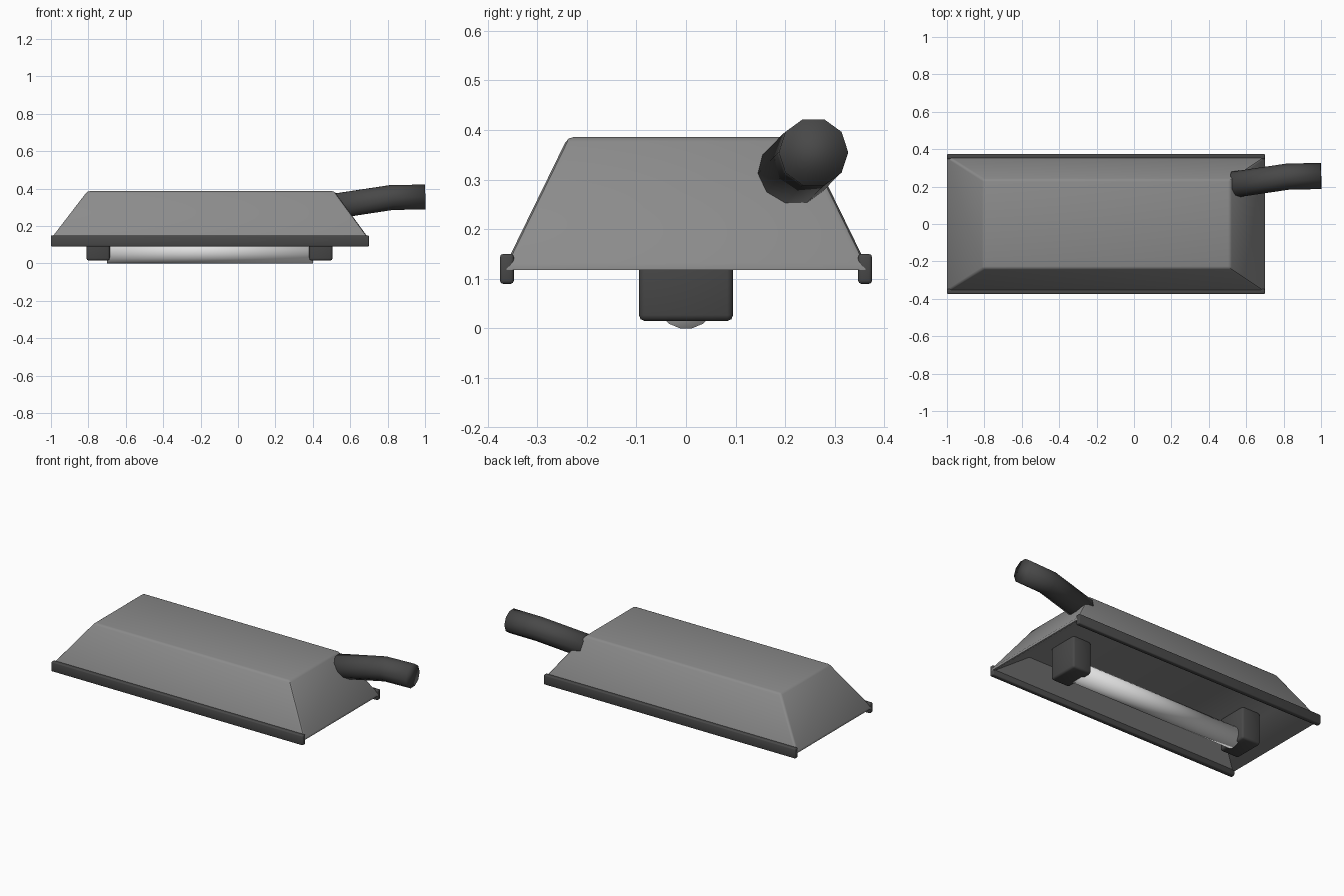
import bpy, bmesh, math
from mathutils import Vector

if "Cube" in bpy.data.objects:
    bpy.data.objects.remove(bpy.data.objects["Cube"])


def material(name, rgb):
    m = bpy.data.materials.new(name)
    m.diffuse_color = (*rgb, 1)
    m.use_nodes = True
    m.node_tree.nodes["Principled BSDF"].inputs["Base Color"].default_value = m.diffuse_color
    return m


GREY = material("hood grey", (0.26, 0.26, 0.26))
DARK = material("dark grey", (0.065, 0.065, 0.065))
WHITE = material("lamp white", (0.75, 0.75, 0.75))


def make(name, bm, mat, angle=None):
    bmesh.ops.recalc_face_normals(bm, faces=bm.faces)
    me = bpy.data.meshes.new(name)
    bm.to_mesh(me)
    bm.free()
    me.materials.append(mat)
    ob = bpy.data.objects.new(name, me)
    bpy.context.collection.objects.link(ob)
    if angle is None:
        me.shade_smooth()
    else:
        bpy.ops.object.select_all(action='DESELECT')
        ob.select_set(True)
        bpy.context.view_layer.objects.active = ob
        bpy.ops.object.shade_smooth_by_angle(angle=math.radians(angle))
    return ob


def loft(bm, rings):
    """Skin a list of closed point rings and cap both ends."""
    vs = [[bm.verts.new(p) for p in r] for r in rings]
    n = len(vs[0])
    for a, b in zip(vs, vs[1:]):
        for i in range(n):
            j = (i + 1) % n
            bm.faces.new((a[i], a[j], b[j], b[i]))
    bm.faces.new(vs[0])
    bm.faces.new(vs[-1])


def rect(x0, x1, y, z):
    return [(x0, -y, z), (x1, -y, z), (x1, y, z), (x0, y, z)]


def box(name, lo, hi, bevel):
    bm = bmesh.new()
    loft(bm, [[(x, y, z) for x, y in ((lo[0], lo[1]), (hi[0], lo[1]),
                                      (hi[0], hi[1]), (lo[0], hi[1]))] for z in (lo[2], hi[2])])
    bmesh.ops.bevel(bm, geom=bm.edges[:], offset=bevel, segments=2,
                    profile=0.5, affect='EDGES')
    return make(name, bm, DARK, 50)


def tube(name, path, r, sides, mat):
    bm = bmesh.new()
    path = [Vector(p) for p in path]
    rings = []
    for i, p in enumerate(path):
        d = (path[min(i + 1, len(path) - 1)] - path[max(i - 1, 0)]).normalized()
        u = Vector((0, 0, 1)).cross(d).normalized()
        v = d.cross(u)
        angs = [2 * math.pi * (k + 0.5) / sides for k in range(sides)]
        rings.append([p + r * (math.sin(a) * u + math.cos(a) * v) for a in angs])
    loft(bm, rings)
    return make(name, bm, mat)


# hood: sloped shell with a shallow sloped cavity underneath
bm = bmesh.new()
loft(bm, [rect(-0.84, 0.535, 0.24, 0.21),
          rect(-0.99, 0.69, 0.352, 0.118),
          rect(-1.0, 0.70, 0.362, 0.118),
          rect(-1.0, 0.70, 0.362, 0.132),
          rect(-0.805, 0.515, 0.238, 0.386)])
edges = [e for e in bm.edges if max(v.co.z for v in e.verts) > 0.3]
bmesh.ops.bevel(bm, geom=edges, offset=0.012, segments=2, profile=0.5, affect='EDGES')
make("hood", bm, GREY, 35)

# side rails along the long edges
for side, s in (("front", -1), ("back", 1)):
    ys = sorted((s * 0.347, s * 0.375))
    box(side + "_rail", (-1.0, ys[0], 0.09), (0.70, ys[1], 0.15), 0.006)

# lamp holders and the lamp tube between them
for side, x in (("left", -0.81), ("right", 0.38)):
    box(side + "_lamp_holder", (x, -0.095, 0.015), (x + 0.125, 0.095, 0.212), 0.012)
tube("lamp_tube", [(-0.70, 0, 0.06), (0.40, 0, 0.06)], 0.061, 16, WHITE)

# bent handle leaving the sloped right end
tube("handle", [(0.53, 0.210, 0.308), (0.82, 0.253, 0.352), (1.0, 0.257, 0.355)],
     0.070, 10, DARK)
